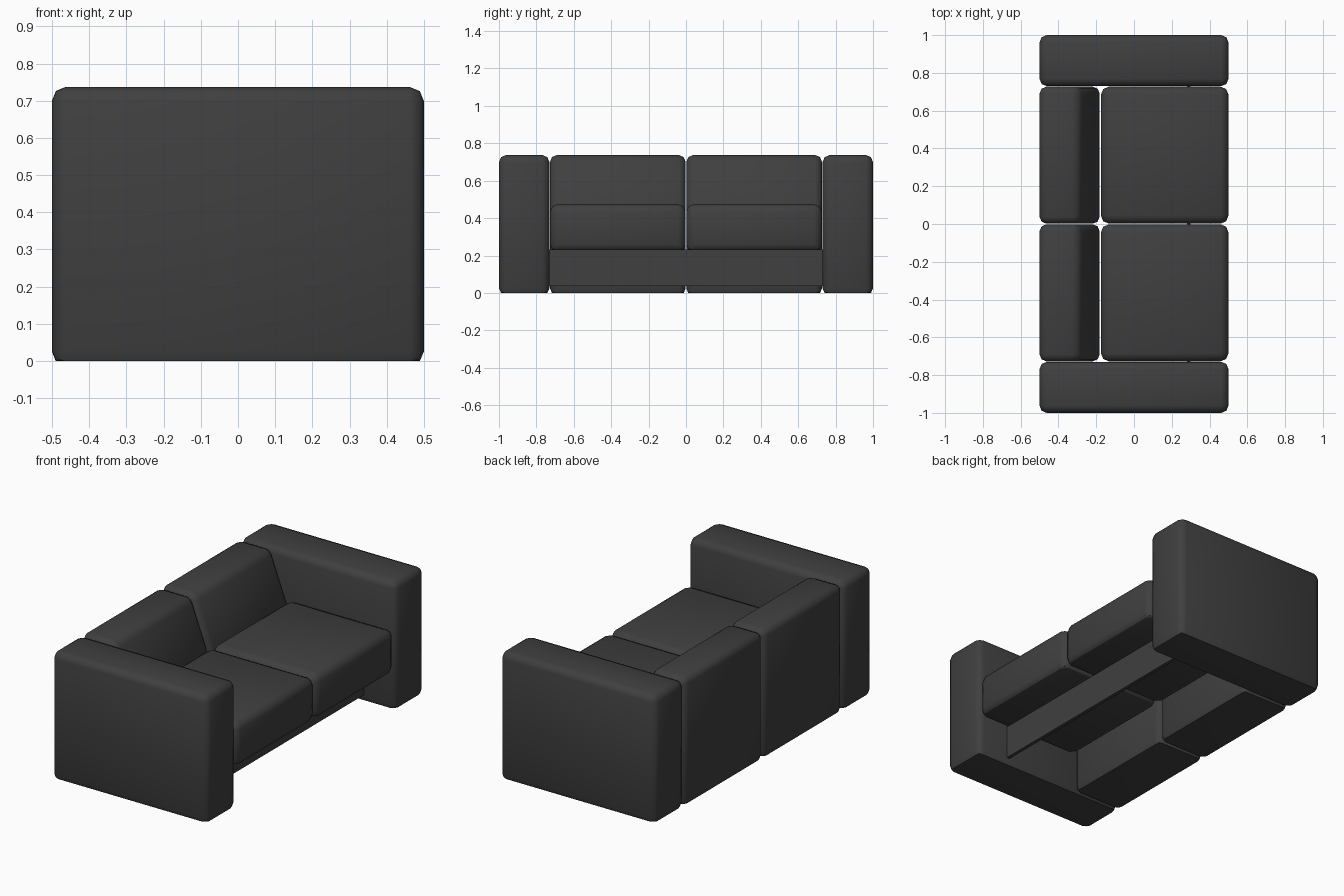
import bpy, bmesh, math

if "Cube" in bpy.data.objects:
    bpy.data.objects.remove(bpy.data.objects["Cube"])

mat = bpy.data.materials.new("dark_fabric")
mat.diffuse_color = (0.05, 0.05, 0.05, 1)
mat.use_nodes = True
mat.node_tree.nodes["Principled BSDF"].inputs["Base Color"].default_value = mat.diffuse_color

CUT = 0.012  # how far the rounded underside is trimmed flat


def block(name, profile, y0, y1, bevel=0.0, trim_z=None):
    """Extrude an x-z profile along y, round its edges, trim the underside flat."""
    bm = bmesh.new()
    face = bm.faces.new([bm.verts.new((x, y0, z)) for x, z in profile])
    ext = bmesh.ops.extrude_face_region(bm, geom=[face])
    moved = [v for v in ext["geom"] if isinstance(v, bmesh.types.BMVert)]
    bmesh.ops.translate(bm, verts=moved, vec=(0, y1 - y0, 0))
    bmesh.ops.recalc_face_normals(bm, faces=bm.faces[:])
    if bevel:
        sharp = [e for e in bm.edges if e.calc_face_angle(0) > math.radians(35)]
        bmesh.ops.bevel(bm, geom=sharp, offset=bevel, segments=2,
                        profile=0.5, affect='EDGES', clamp_overlap=True)
    if trim_z is not None:
        bmesh.ops.bisect_plane(bm, geom=bm.verts[:] + bm.edges[:] + bm.faces[:],
                               plane_co=(0, 0, trim_z), plane_no=(0, 0, -1),
                               clear_outer=True)
        rim = [e for e in bm.edges if e.is_boundary]
        bmesh.ops.holes_fill(bm, edges=rim, sides=0)
    bmesh.ops.recalc_face_normals(bm, faces=bm.faces[:])
    me = bpy.data.meshes.new(name)
    bm.to_mesh(me)
    bm.free()
    me.materials.append(mat)
    ob = bpy.data.objects.new(name, me)
    bpy.context.collection.objects.link(ob)
    bpy.ops.object.select_all(action='DESELECT')
    ob.select_set(True)
    bpy.context.view_layer.objects.active = ob
    bpy.ops.object.shade_smooth_by_angle(angle=math.radians(50))
    return ob


def rect(x0, x1, z0, z1):
    return [(x0, z0), (x1, z0), (x1, z1), (x0, z1)]


# Back cushion profile: upright lower part, sloping upper front
back = [(-0.5, -CUT), (-0.182, -CUT), (-0.182, 0.45), (-0.29, 0.737), (-0.5, 0.737)]

for side, s in (("left", -1), ("right", 1)):
    def span(a, b):
        return sorted((s * a, s * b))
    # Arm
    block(side + "_arm", rect(-0.5, 0.5, -CUT, 0.737), *span(0.73, 1.0),
          bevel=0.038, trim_z=0)
    # Seat cushion
    block(side + "_seat_cushion", rect(-0.175, 0.5, 0.23 - CUT, 0.475),
          *span(0.002, 0.727), bevel=0.042, trim_z=0.23)
    # Back cushion
    block(side + "_back_cushion", back, *span(0.002, 0.727),
          bevel=0.036, trim_z=0)

# Thin rail recessed under the seat front
block("front_rail", rect(0.28, 0.3, 0.037, 0.232), -0.732, 0.732)
